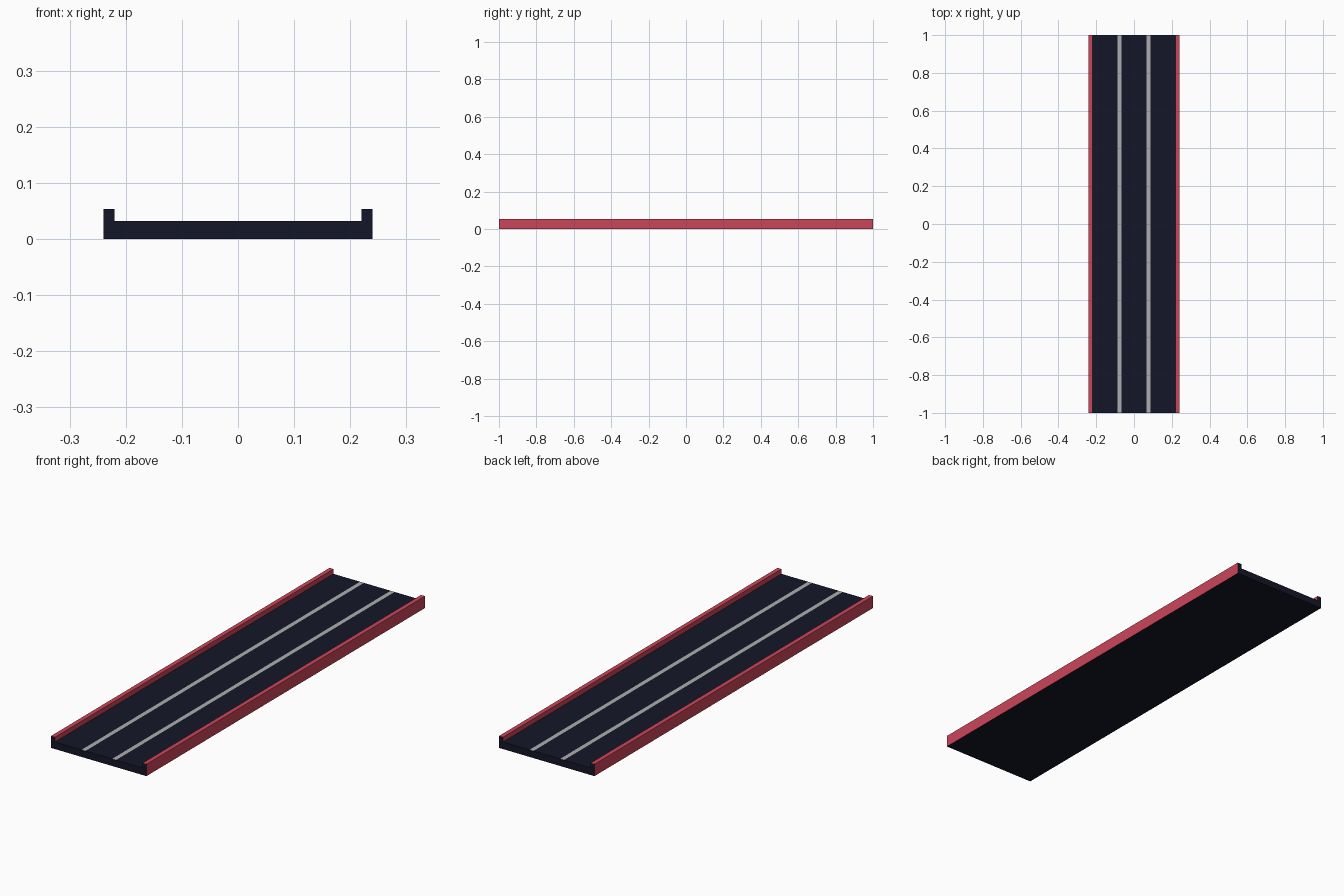
import bpy

if "Cube" in bpy.data.objects:
    bpy.data.objects.remove(bpy.data.objects["Cube"])


def make_material(name, color):
    mat = bpy.data.materials.new(name)
    mat.diffuse_color = (*color, 1.0)
    mat.use_nodes = True
    mat.node_tree.nodes["Principled BSDF"].inputs["Base Color"].default_value = mat.diffuse_color
    return mat


HALF_LENGTH = 1.0
HALF_WIDTH = 0.24
RAIL_INNER = 0.22
FLOOR_Z = 0.032
RAIL_Z = 0.054
STRIPE_IN, STRIPE_OUT = 0.067, 0.087
DARK, PINK, GREY = 0, 1, 2

# Right half of the cross-section, centre outwards, with the material of the
# segment that arrives at each point
half = [
    (STRIPE_IN, FLOOR_Z, DARK),
    (STRIPE_OUT, FLOOR_Z, GREY),
    (RAIL_INNER, FLOOR_Z, DARK),
    (RAIL_INNER, RAIL_Z, PINK),
    (HALF_WIDTH, RAIL_Z, PINK),
    (HALF_WIDTH, 0.0, PINK),
]

# Mirror into a closed profile, running from bottom right to bottom left
profile = [(x, z) for x, z, _ in reversed(half)] + [(-x, z) for x, z, _ in half]
mats = [m for _, _, m in reversed(half[1:])] + [m for _, _, m in half] + [DARK]

# Sweep the profile along the track and cap both ends
n = len(profile)
verts = [(x, y, z) for y in (-HALF_LENGTH, HALF_LENGTH) for x, z in profile]
faces = [(i, n + i, n + (i + 1) % n, (i + 1) % n) for i in range(n)]
faces += [tuple(range(n)), tuple(reversed(range(n, 2 * n)))]
mats += [DARK, DARK]

mesh = bpy.data.meshes.new("track_section")
mesh.from_pydata(verts, [], faces)
mesh.materials.append(make_material("dark_navy", (0.007, 0.008, 0.021)))
mesh.materials.append(make_material("rail_pink", (0.60, 0.06, 0.10)))
mesh.materials.append(make_material("stripe_grey", (0.42, 0.42, 0.42)))
for poly, m in zip(mesh.polygons, mats):
    poly.material_index = m
mesh.update()

# Outward-facing normals
import bmesh
bm = bmesh.new()
bm.from_mesh(mesh)
bmesh.ops.recalc_face_normals(bm, faces=bm.faces)
bm.to_mesh(mesh)
bm.free()

track = bpy.data.objects.new("track_section", mesh)
bpy.context.collection.objects.link(track)
